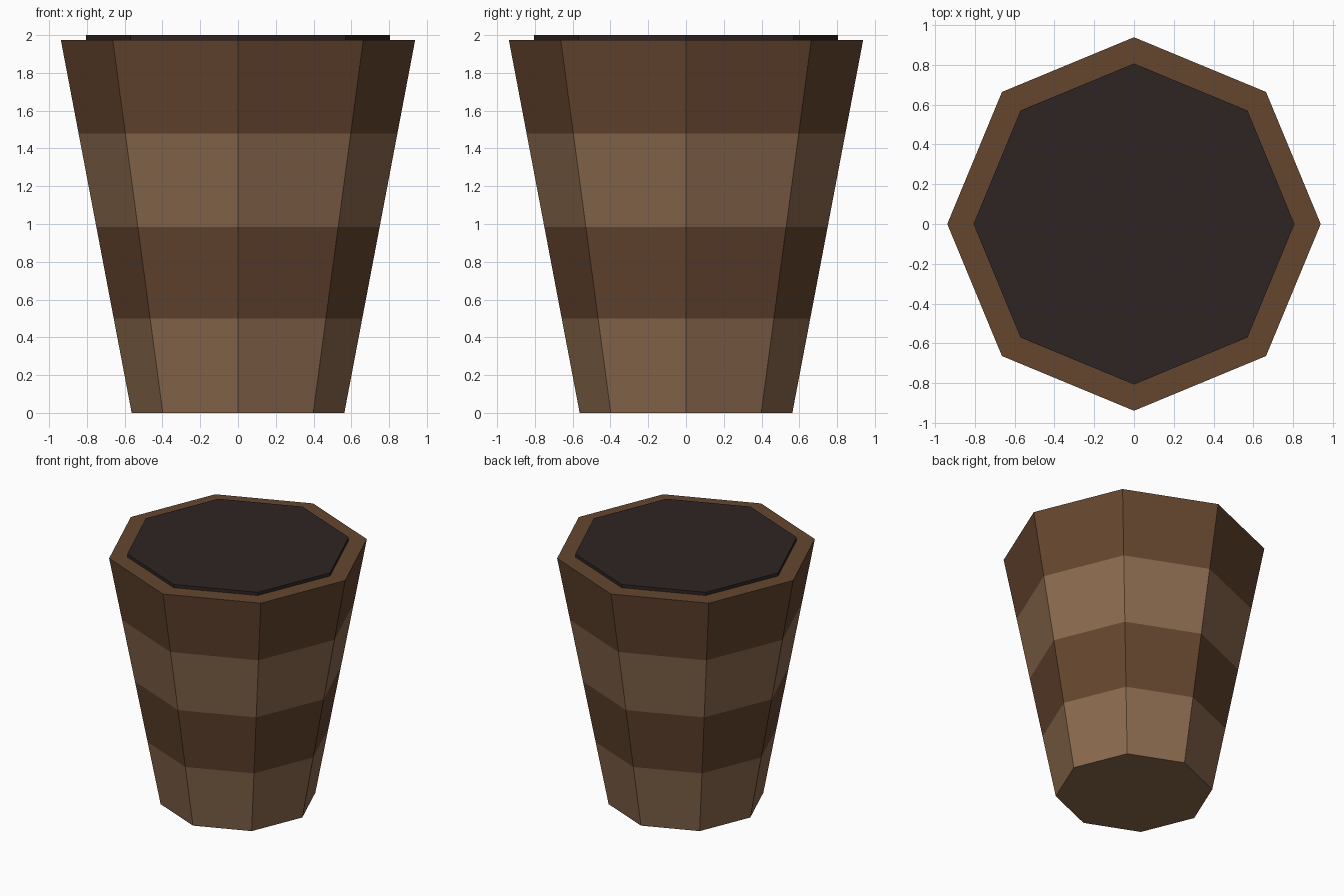
import bpy, bmesh, math

if "Cube" in bpy.data.objects:
    bpy.data.objects.remove(bpy.data.objects["Cube"])

SIDES = 8


def material(name, rgb):
    """Flat colour given as sRGB 0-255, stored as linear."""
    m = bpy.data.materials.new(name)
    lin = [(c / 255 / 12.92 if c < 10 else ((c / 255 + 0.055) / 1.055) ** 2.4) for c in rgb]
    m.diffuse_color = (*lin, 1.0)
    m.use_nodes = True
    m.node_tree.nodes["Principled BSDF"].inputs["Base Color"].default_value = m.diffuse_color
    return m


def lathe(name, profile, mats, pick):
    """Spin (radius, z) rings into an octagonal solid with capped ends."""
    bm = bmesh.new()
    rings = [[bm.verts.new((r * math.cos(i * math.tau / SIDES),
                            r * math.sin(i * math.tau / SIDES), z))
              for i in range(SIDES)] for r, z in profile]
    for a, b in zip(rings, rings[1:]):
        for i in range(SIDES):
            j = (i + 1) % SIDES
            bm.faces.new((a[i], a[j], b[j], b[i]))
    bm.faces.new(rings[0])
    bm.faces.new(rings[-1])
    bmesh.ops.recalc_face_normals(bm, faces=bm.faces)
    for f in bm.faces:
        f.material_index = pick(f.calc_center_median().z)
    me = bpy.data.meshes.new(name)
    bm.to_mesh(me)
    bm.free()
    for m in mats:
        me.materials.append(m)
    ob = bpy.data.objects.new(name, me)
    bpy.context.collection.objects.link(ob)
    return ob


light_wood = material("light wood", (139, 106, 78))
dark_wood = material("dark wood", (101, 70, 47))
soil_dark = material("dark soil", (47, 36, 36))

# Tapered pot with four alternating bands
LEVELS = [0, 0.5, 0.985, 1.48, 1.975]
R0, R1 = 0.563, 0.938
pot_profile = [(R0 + (R1 - R0) * z / LEVELS[-1], z) for z in LEVELS]


def band(z):
    return sum(z > level for level in LEVELS[1:-1]) % 2


lathe("pot", pot_profile, [light_wood, dark_wood], band)

# Soil slab standing just proud of the rim
lathe("soil", [(0.806, 1.95), (0.806, 2.0)], [soil_dark], lambda z: 0)
